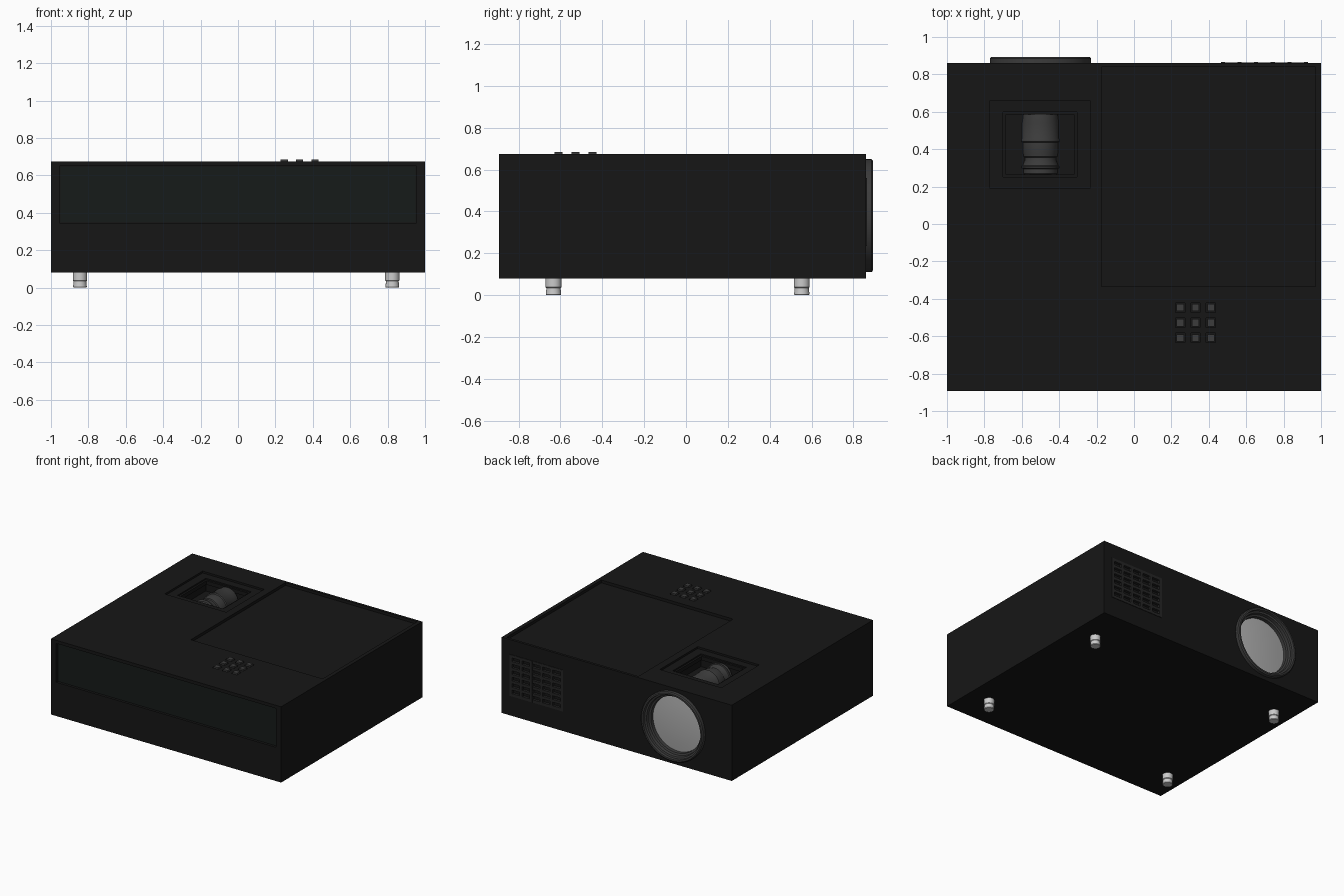
import bpy, bmesh, math
from mathutils import Matrix, Vector

if "Cube" in bpy.data.objects:
    bpy.data.objects.remove(bpy.data.objects["Cube"])


def material(name, c):
    m = bpy.data.materials.new(name)
    m.diffuse_color = (*c, 1)
    m.use_nodes = True
    m.node_tree.nodes["Principled BSDF"].inputs["Base Color"].default_value = m.diffuse_color
    return m


BLACK = material("black_plastic", (0.008, 0.008, 0.008))
PANEL = material("tinted_panel", (0.008, 0.011, 0.010))
DARK = material("dark_grey", (0.045, 0.045, 0.045))
GRILLE = material("grille_grey", (0.018, 0.018, 0.018))
GLASS = material("glass", (0.42, 0.42, 0.42))


def finish(bm, name, mat=None, smooth=False):
    me = bpy.data.meshes.new(name)
    bm.to_mesh(me)
    bm.free()
    ob = bpy.data.objects.new(name, me)
    bpy.context.collection.objects.link(ob)
    if mat:
        me.materials.append(mat)
    if smooth:
        bpy.ops.object.select_all(action='DESELECT')
        ob.select_set(True)
        bpy.context.view_layer.objects.active = ob
        bpy.ops.object.shade_smooth_by_angle(angle=math.radians(35))
    return ob


def add_box(bm, lo, hi):
    lo, hi = Vector(lo), Vector(hi)
    bmesh.ops.create_cube(bm, size=1, matrix=Matrix.Translation((lo + hi) / 2)
                          @ Matrix.Diagonal((*(hi - lo), 1)))


def box(name, lo, hi, mat=None):
    bm = bmesh.new()
    add_box(bm, lo, hi)
    return finish(bm, name, mat)


def lathe(name, profile, centre, axis, mat=None, steps=48):
    """Spin (radius, height) points around a z or y axis."""
    bm = bmesh.new()
    vs = [bm.verts.new((r, 0, h)) for r, h in profile]
    es = [bm.edges.new(p) for p in zip(vs, vs[1:])]
    bmesh.ops.spin(bm, geom=vs + es, axis=(0, 0, 1), cent=(0, 0, 0),
                   angle=math.tau, steps=steps)
    bmesh.ops.remove_doubles(bm, verts=bm.verts, dist=1e-5)
    bmesh.ops.recalc_face_normals(bm, faces=bm.faces)
    if axis == 'Y':
        bmesh.ops.rotate(bm, verts=bm.verts, matrix=Matrix.Rotation(-math.pi / 2, 3, 'X'))
    bmesh.ops.translate(bm, verts=bm.verts, vec=centre)
    return finish(bm, name, mat, True)


def cut(target, cutter):
    mod = target.modifiers.new("cut", 'BOOLEAN')
    mod.operation = 'DIFFERENCE'
    mod.solver = 'EXACT'
    mod.object = cutter
    bpy.context.view_layer.objects.active = target
    bpy.ops.object.modifier_apply(modifier=mod.name)
    bpy.data.objects.remove(cutter)


# Main housing with its recesses
TOP, BACK, FRONT = 0.675, 0.86, -0.893
body = box("housing", (-1, FRONT, 0.08), (1, BACK, TOP), BLACK)
cut(body, box("lid_recess", (-0.175, -0.335, TOP - 0.022), (0.97, 0.84, 0.8)))
cut(body, box("window_step", (-0.77, 0.19, TOP - 0.015), (-0.235, 0.66, 0.8)))
cut(body, box("window_well", (-0.7, 0.25, 0.56), (-0.305, 0.6, 0.8)))
cut(body, box("front_recess", (-0.955, -1, 0.345), (0.955, FRONT + 0.02, 0.65)))
cut(body, lathe("lens_hole", [(0, -0.07), (0.245, -0.07), (0.245, 0.1), (0, 0.1)],
                (-0.5, BACK, 0.38), 'Y'))

# Tinted front panel sitting in the recess
box("front_panel", (-0.95, FRONT + 0.014, 0.35), (0.95, FRONT + 0.025, 0.645), PANEL)

# Raised rim around the window well
rim = box("window_rim", (-0.7, 0.25, 0.62), (-0.305, 0.6, 0.65), BLACK)
cut(rim, box("rim_hole", (-0.685, 0.265, 0.5), (-0.32, 0.585, 0.8)))

# Adjusting barrel visible through the top window
lathe("lens_barrel",
      [(0, 0.26), (0.082, 0.26), (0.09, 0.27), (0.09, 0.295), (0.102, 0.3),
       (0.102, 0.308), (0.095, 0.312), (0.083, 0.345), (0.083, 0.355), (0.09, 0.36),
       (0.09, 0.368), (0.094, 0.38), (0.094, 0.435), (0.102, 0.44), (0.102, 0.452),
       (0.098, 0.458), (0.098, 0.54), (0.092, 0.585), (0.08, 0.597), (0, 0.598)],
      (-0.5, 0, 0.555), 'Y', DARK)

# Projection lens: stepped ring and glass
lathe("lens_ring",
      [(0.215, -0.065), (0.218, -0.02), (0.232, -0.015), (0.235, 0.008), (0.248, 0.012),
       (0.25, 0.033), (0.262, 0.033), (0.27, 0.026), (0.27, 0.0), (0.24, 0.0),
       (0.24, -0.065)], (-0.5, BACK, 0.38), 'Y', DARK, 64)
lathe("lens_glass", [(0.217, -0.06), (0.217, -0.045), (0.15, -0.038), (0.08, -0.034),
                     (0, -0.032)], (-0.5, BACK, 0.38), 'Y', GLASS, 64)

# Back vent grille: frame bars and cross bars over a recess
x0, x1, z0, z1 = 0.465, 0.93, 0.235, 0.56
cut(body, box("vent_recess", (x0 + 0.01, BACK - 0.015, z0 + 0.01),
              (x1 - 0.01, 1, z1 - 0.01)))
bm = bmesh.new()
COLS, ROWS, w = 5, 6, 0.011
for i in range(COLS + 1):
    x = x0 + w + (x1 - x0 - 2 * w) * i / COLS
    add_box(bm, (x - w, BACK - 0.015, z0), (x + w, BACK + 0.005, z1))
for j in range(ROWS + 1):
    z = z0 + w + (z1 - z0 - 2 * w) * j / ROWS
    add_box(bm, (x0, BACK - 0.015, z - w), (x1, BACK + 0.004, z + w))
finish(bm, "vent_grille", GRILLE)

# Control buttons, each in a small socket
for i, x in enumerate((0.247, 0.329, 0.411)):
    for j, y in enumerate((-0.447, -0.528, -0.609)):
        cut(body, box("socket", (x - 0.025, y - 0.025, TOP - 0.015), (x + 0.025, y + 0.025, 0.8)))
        box(f"button_{i}_{j}", (x - 0.019, y - 0.019, TOP - 0.015),
            (x + 0.019, y + 0.019, TOP + 0.009), DARK)

# Four turned feet
for x in (-0.845, 0.825):
    for y in (-0.633, 0.553):
        lathe("foot", [(0, 0), (0.034, 0), (0.037, 0.004), (0.034, 0.03), (0.034, 0.034),
                       (0.038, 0.038), (0.038, 0.085), (0, 0.085)], (x, y, 0), 'Z', None, 32)
